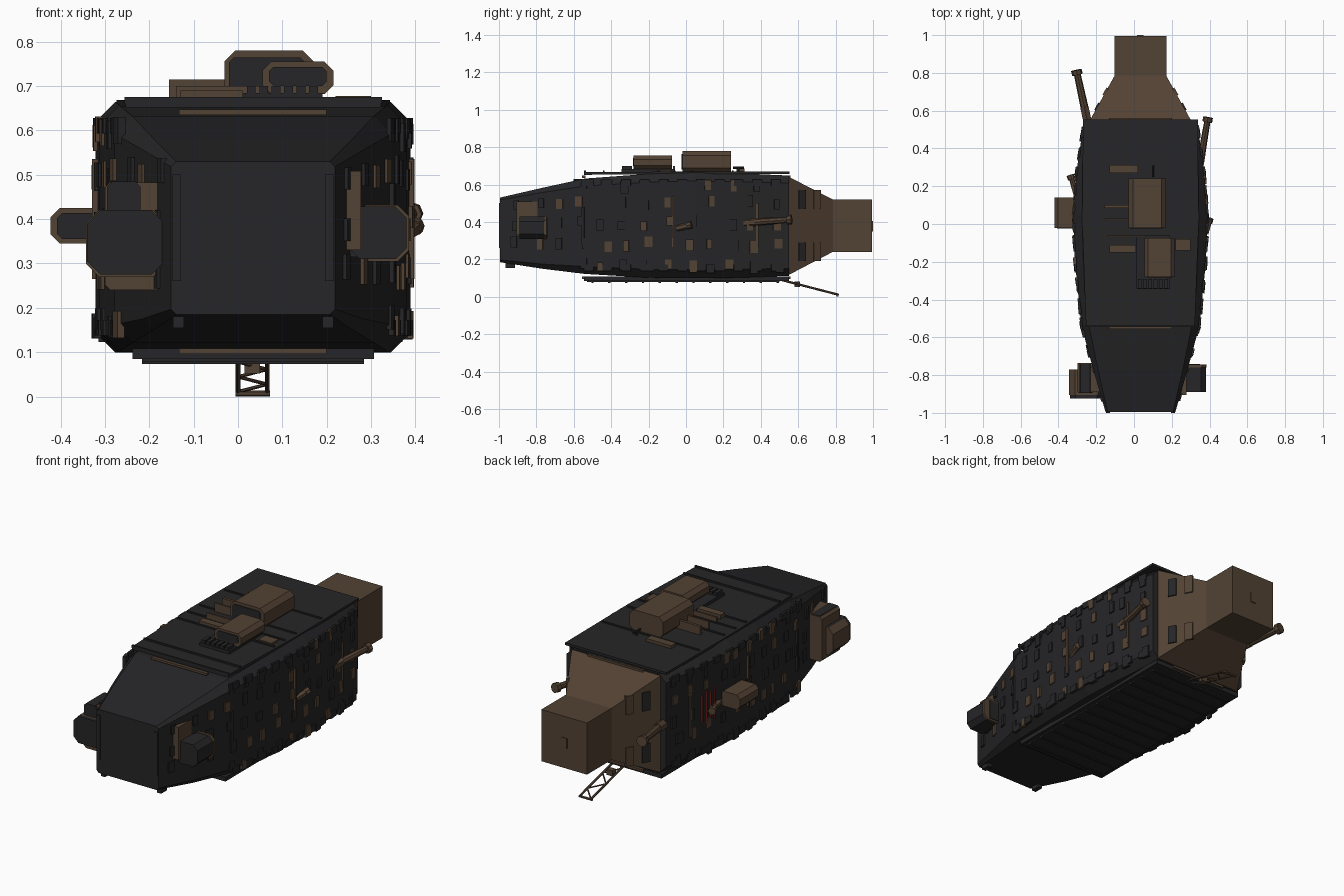
import bpy, bmesh, math, random
from mathutils import Vector

random.seed(4)
CX = 0.034


def material(name, rgb):
    m = bpy.data.materials.new(name)
    m.diffuse_color = (*rgb, 1)
    return m


DARK = material("dark_plating", (0.019, 0.019, 0.021))
BROWN = material("brown_plating", (0.085, 0.054, 0.033))
RED = material("red_marking", (0.22, 0.02, 0.015))


def finish(name, bm, mat):
    bmesh.ops.recalc_face_normals(bm, faces=bm.faces)
    me = bpy.data.meshes.new(name)
    bm.to_mesh(me)
    bm.free()
    me.materials.append(mat)
    ob = bpy.data.objects.new(name, me)
    bpy.context.collection.objects.link(ob)
    return ob


def loft(name, sections, mat):
    """Sections along y: (y, x0, x1, z0, z1, chamfer)."""
    bm = bmesh.new()
    rings = []
    for y, x0, x1, z0, z1, c in sections:
        pts = [(x0 + c, z0), (x1 - c, z0), (x1, z0 + c), (x1, z1 - c),
               (x1 - c, z1), (x0 + c, z1), (x0, z1 - c), (x0, z0 + c)]
        if c == 0:
            pts = [(x0, z0), (x1, z0), (x1, z1), (x0, z1)]
        rings.append([bm.verts.new((x, y, z)) for x, z in pts])
    n = len(rings[0])
    for a, b in zip(rings, rings[1:]):
        for i in range(n):
            bm.faces.new((a[i], a[(i + 1) % n], b[(i + 1) % n], b[i]))
    bm.faces.new(rings[0])
    bm.faces.new(rings[-1])
    return finish(name, bm, mat)


def box(name, x0, x1, y0, y1, z0, z1, mat=DARK, c=0):
    return loft(name, [(y0, x0, x1, z0, z1, c), (y1, x0, x1, z0, z1, c)], mat)


def rod(name, a, b, r, mat=BROWN, sides=8, r2=None):
    a, b = Vector(a), Vector(b)
    bm = bmesh.new()
    bmesh.ops.create_cone(bm, cap_ends=True, segments=sides, radius1=r,
                          radius2=r if r2 is None else r2, depth=(b - a).length)
    ob = finish(name, bm, mat)
    ob.location = (a + b) / 2
    ob.rotation_euler = (b - a).to_track_quat('Z', 'Y').to_euler()
    return ob


# Main hull: y, half width, bottom, top, chamfer
HULL = [(-0.995, 0.185, 0.185, 0.53, 0.012), (-0.77, 0.25, 0.15, 0.582, 0.025),
        (-0.54, 0.312, 0.122, 0.632, 0.04), (-0.2, 0.347, 0.102, 0.657, 0.045),
        (0.05, 0.355, 0.099, 0.664, 0.045), (0.28, 0.338, 0.102, 0.66, 0.045),
        (0.55, 0.298, 0.112, 0.648, 0.04)]
loft("hull", [(y, CX - w, CX + w, a, b, c) for y, w, a, b, c in HULL], DARK)


def half_width(y):
    for p, q in zip(HULL, HULL[1:]):
        if p[0] <= y <= q[0]:
            t = (y - p[0]) / (q[0] - p[0])
            return p[1] + t * (q[1] - p[1]), math.atan2(q[1] - p[1], q[0] - p[0])
    return HULL[-1][1], 0


# Engine block at the rear
loft("engine_taper", [(0.548, CX - 0.268, CX + 0.268, 0.116, 0.642, 0),
                      (0.785, CX - 0.137, CX + 0.137, 0.24, 0.52, 0)], BROWN)
box("engine_box", CX - 0.137, CX + 0.137, 0.785, 0.995, 0.24, 0.52, BROWN)
box("engine_hatch", 0.015, 0.05, 0.99, 1.0, 0.35, 0.405, BROWN)

# Deck and keel plates with ribs across them
loft("deck_plate", [(-0.545, CX - 0.288, CX + 0.288, 0.652, 0.667, 0),
                    (0, CX - 0.308, CX + 0.308, 0.656, 0.669, 0),
                    (0.553, CX - 0.304, CX + 0.304, 0.656, 0.669, 0)], DARK)
box("keel_plate", CX - 0.272, CX + 0.272, -0.545, 0.55, 0.085, 0.108)
box("keel_strip", CX - 0.25, CX + 0.25, -0.53, 0.5, 0.078, 0.09)
for y in (-0.54, -0.44, -0.15, -0.06, 0.035, 0.25):
    box("deck_rib", CX - 0.29, CX + 0.29, y - 0.005, y + 0.005, 0.66, 0.675)
for i in range(12):
    y = -0.5 + i * 0.09
    box("keel_rib", CX - 0.25, CX + 0.25, y - 0.006, y + 0.006, 0.073, 0.085)
for y in (-0.55, 0.548):
    for z in (0.635, 0.096):
        box("end_trim", -0.133, 0.2, y - 0.006, y + 0.012, z, z + 0.012, BROWN)
box("nose_foot", 0.19, 0.215, -0.965, -0.915, 0.155, 0.21)
box("nose_foot", -0.147, -0.122, -0.965, -0.915, 0.155, 0.21)

# Deck houses with dark fronts
box("large_deck_house", -0.03, 0.17, -0.02, 0.24, 0.665, 0.78, BROWN, 0.024)
box("large_house_front", -0.02, 0.15, -0.024, -0.01, 0.68, 0.764, DARK, 0.01)
box("small_deck_house", 0.055, 0.215, -0.28, -0.075, 0.682, 0.755, BROWN, 0.02)
box("small_house_front", 0.07, 0.2, -0.284, -0.27, 0.7, 0.743, DARK, 0.01)
box("house_platform", 0.012, 0.19, -0.345, -0.06, 0.665, 0.684)
for i in range(6):
    box("platform_tooth", 0.02 + i * 0.028, 0.04 + i * 0.028, -0.342, -0.29, 0.68, 0.7)
for x0, x1, y0, y1, z in ((-0.13, 0.02, 0.27, 0.312, 0.685), (-0.13, 0.01, -0.15, -0.11, 0.69),
                          (0.22, 0.3, -0.14, -0.08, 0.678), (-0.155, 0.0, 0.085, 0.1, 0.715),
                          (-0.155, 0.0, 0.02, 0.03, 0.715), (-0.14, 0.06, -0.07, -0.06, 0.7)):
    box("deck_panel", x0, x1, y0, y1, 0.66, z, BROWN)
rod("deck_antenna", (0.1, 0.25, 0.69), (0.1, 0.31, 0.69), 0.006, DARK)
rod("deck_antenna_post", (0.1, 0.28, 0.66), (0.1, 0.28, 0.695), 0.005, DARK)

# Nose pods
box("left_pod_mount", -0.3, -0.165, -0.89, -0.735, 0.24, 0.483, BROWN, 0.012)
box("left_pod_rim", -0.343, -0.16, -0.905, -0.77, 0.27, 0.42, BROWN, 0.03)
box("left_pod", -0.34, -0.165, -0.925, -0.775, 0.275, 0.42, DARK, 0.03)
box("left_pod_cap", -0.295, -0.22, -0.895, -0.74, 0.4, 0.485, DARK, 0.012)
box("right_pod_plate", 0.2, 0.277, -0.905, -0.785, 0.33, 0.508, BROWN)
box("right_pod_mount", 0.22, 0.35, -0.88, -0.74, 0.315, 0.42, DARK)
box("right_pod_rim", 0.25, 0.385, -0.76, -0.745, 0.305, 0.432, BROWN, 0.025)
box("right_pod", 0.25, 0.38, -0.89, -0.755, 0.31, 0.428, DARK, 0.025)
for s in (-1, 1):
    box("nose_rail", CX + s * 0.172 - 0.01, CX + s * 0.172 + 0.01, -1.0, -0.97, 0.26, 0.5)

# Side pod on the left
box("side_pod", -0.422, -0.3, -0.02, 0.14, 0.345, 0.425, BROWN, 0.02)
box("side_pod_front", -0.408, -0.31, -0.025, -0.01, 0.355, 0.414, DARK, 0.012)


# Side guns: mount, barrel, muzzle
def gun(a, b, r):
    a, b = Vector(a), Vector(b)
    d = (b - a).normalized()
    rod("gun_mount", a - d * 0.02, a + d * 0.05, r * 1.15, BROWN, 6)
    rod("gun_barrel", a, b, r, BROWN, 8, r * 0.8)
    rod("gun_muzzle", b - d * 0.025, b, r * 1.3, BROWN, 8)


gun((-0.252, 0.57, 0.385), (-0.305, 0.815, 0.405), 0.022)
gun((0.35, 0.32, 0.395), (0.392, 0.565, 0.413), 0.02)
gun((-0.305, 0.16, 0.37), (-0.337, 0.26, 0.365), 0.016)
gun((0.385, -0.03, 0.37), (0.402, 0.03, 0.385), 0.015)


# Plates laid along the hull sides
def side_plate(name, s, y, z, wy, hz, t, mat):
    w, ang = half_width(y)
    ob = box(name, -t, t, -wy / 2, wy / 2, -hz / 2, hz / 2, mat)
    ob.location = (CX + s * w, y, z)
    ob.rotation_euler.z = -s * ang
    return ob


for s in (-1, 1):
    for row, z in enumerate((0.165, 0.28, 0.39, 0.5, 0.59)):
        for col in range(13):
            y = -0.9 + col * 0.115 + random.uniform(-0.025, 0.025)
            if row in (0, 4) and y < -0.6 or (s < 0 and row == 2 and -0.06 < y < 0.34):
                continue
            mat = BROWN if random.random() < 0.42 else DARK
            side_plate("side_panel", s, y, z + random.uniform(-0.015, 0.015),
                       random.uniform(0.028, 0.045), random.uniform(0.045, 0.065),
                       random.uniform(0.005, 0.009), mat)
    # Edge tabs on the chamfers
    for i in range(11):
        y = -0.52 + i * 0.1
        for z in (0.155, 0.61):
            side_plate("edge_tab", s, y, z, 0.05, 0.035, 0.006, DARK)
    # Tall strips
    side_plate("tall_strip", s, -0.07, 0.4, 0.01, 0.27, 0.012, BROWN)
    side_plate("tall_strip", s, -0.55, 0.38, 0.014, 0.2, 0.01, DARK)
    side_plate("tall_strip", s, 0.38, 0.38, 0.012, 0.24, 0.008, BROWN)
    # Dark plates on the engine taper
    for y, z in ((0.62, 0.52), (0.62, 0.24), (0.7, 0.52), (0.7, 0.24)):
        w = 0.268 - (y - 0.548) * 0.553
        ob = box("engine_panel", -0.007, 0.007, -0.022, 0.022, -0.05, 0.05, DARK if y < 0.65 else BROWN)
        ob.location = (CX + s * w, y, z)
        ob.rotation_euler.z = s * 0.5

# Red bars around the small left gun
for i in range(4):
    side_plate("red_bar", -1, 0.2 + i * 0.032, 0.385, 0.008, 0.17 - 0.03 * (i % 2), 0.008, RED)


# Lattice boom below the stern
def boom(x, t):
    return (x, 0.49 + 0.325 * t, 0.095 - 0.084 * t)


XA, XB = 0.0, 0.066
for x in (XA, XB):
    rod("boom_rail", boom(x, 0), boom(x, 1), 0.006, BROWN, 6)
for i in range(5):
    t0, t1 = i / 5, (i + 1) / 5
    a, b = (XA, XB) if i % 2 else (XB, XA)
    rod("boom_brace", boom(a, t0), boom(b, t1), 0.004, BROWN, 6)
rod("boom_end", (XA - 0.006, 0.81, 0.007), (XB + 0.006, 0.81, 0.007), 0.007, BROWN, 6)
box("boom_block", 0.015, 0.05, 0.58, 0.61, 0.052, 0.082, BROWN)
